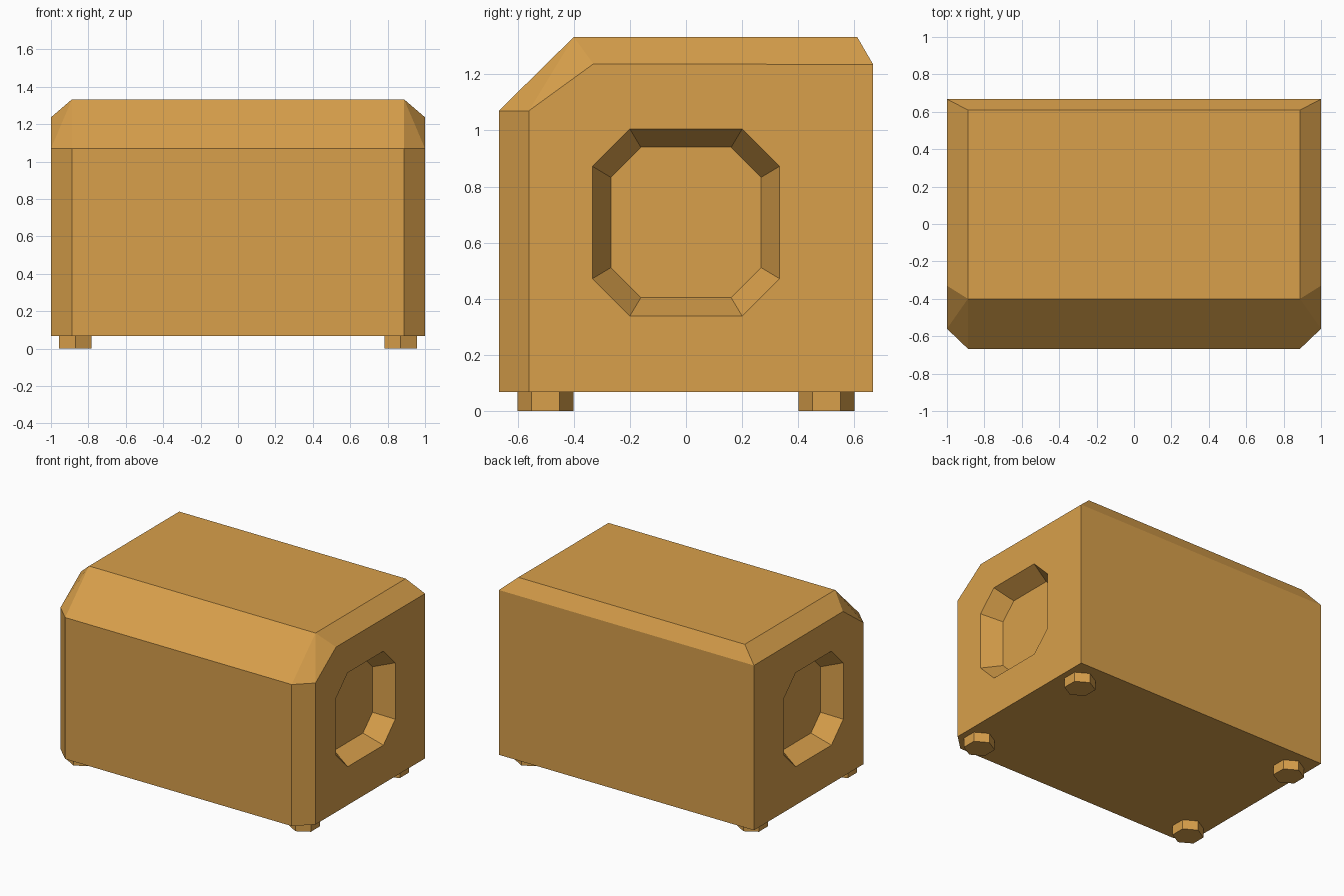
import bpy, bmesh, math

if "Cube" in bpy.data.objects:
    bpy.data.objects.remove(bpy.data.objects["Cube"])

wood = bpy.data.materials.new("ochre")
wood.diffuse_color = (0.69, 0.35, 0.07, 1)
wood.use_nodes = True
wood.node_tree.nodes["Principled BSDF"].inputs["Base Color"].default_value = wood.diffuse_color


def hull(name, points):
    """Make a convex solid around the points, with flat faces merged."""
    bm = bmesh.new()
    for p in points:
        bm.verts.new(p)
    bmesh.ops.convex_hull(bm, input=bm.verts[:])
    bmesh.ops.dissolve_limit(bm, angle_limit=math.radians(1),
                             verts=bm.verts[:], edges=bm.edges[:])
    bmesh.ops.recalc_face_normals(bm, faces=bm.faces[:])
    mesh = bpy.data.meshes.new(name)
    bm.to_mesh(mesh)
    bm.free()
    mesh.materials.append(wood)
    obj = bpy.data.objects.new(name, mesh)
    bpy.context.collection.objects.link(obj)
    return obj


def octagon(x, half, flat, cz=0.672):
    """Octagon in the y-z plane with clipped corners."""
    return [(x, sy * a, cz + sz * b) for sy in (-1, 1) for sz in (-1, 1)
            for a, b in ((half, flat), (flat, half))]


# Body: full-height middle profile and smaller end profile (y, z)
middle = [(-0.667, 0.067), (-0.667, 1.07), (-0.40, 1.333),
          (0.61, 1.333), (0.667, 1.235), (0.667, 0.067)]
end = [(-0.56, 0.067), (-0.56, 1.07), (-0.33, 1.237),
       (0.667, 1.235), (0.667, 0.067)]
body = hull("body", [(s * x, y, z) for s in (-1, 1)
                     for x, ring in ((0.888, middle), (1.0, end))
                     for y, z in ring])

# Tapered octagonal recess in each side
for s, side in ((-1, "left"), (1, "right")):
    cutter = hull(side + "_recess_cutter",
                  octagon(s * 0.867, 0.268, 0.161) + octagon(s * 1.133, 0.398, 0.239))
    cutter.hide_render = True
    cutter.display_type = 'WIRE'
    mod = body.modifiers.new(side + "_recess", 'BOOLEAN')
    mod.operation = 'DIFFERENCE'
    mod.solver = 'EXACT'
    mod.object = cutter

# Four hexagonal feet
for sx, side in ((-1, "left"), (1, "right")):
    for sy, place in ((-1, "front"), (1, "back")):
        ring = [(sx * 0.87 + 0.1 * math.sin(i * math.pi / 3),
                 sy * 0.5 + 0.1 * math.cos(i * math.pi / 3)) for i in range(6)]
        hull(f"{place}_{side}_foot", [(x, y, z) for x, y in ring for z in (0, 0.067)])
